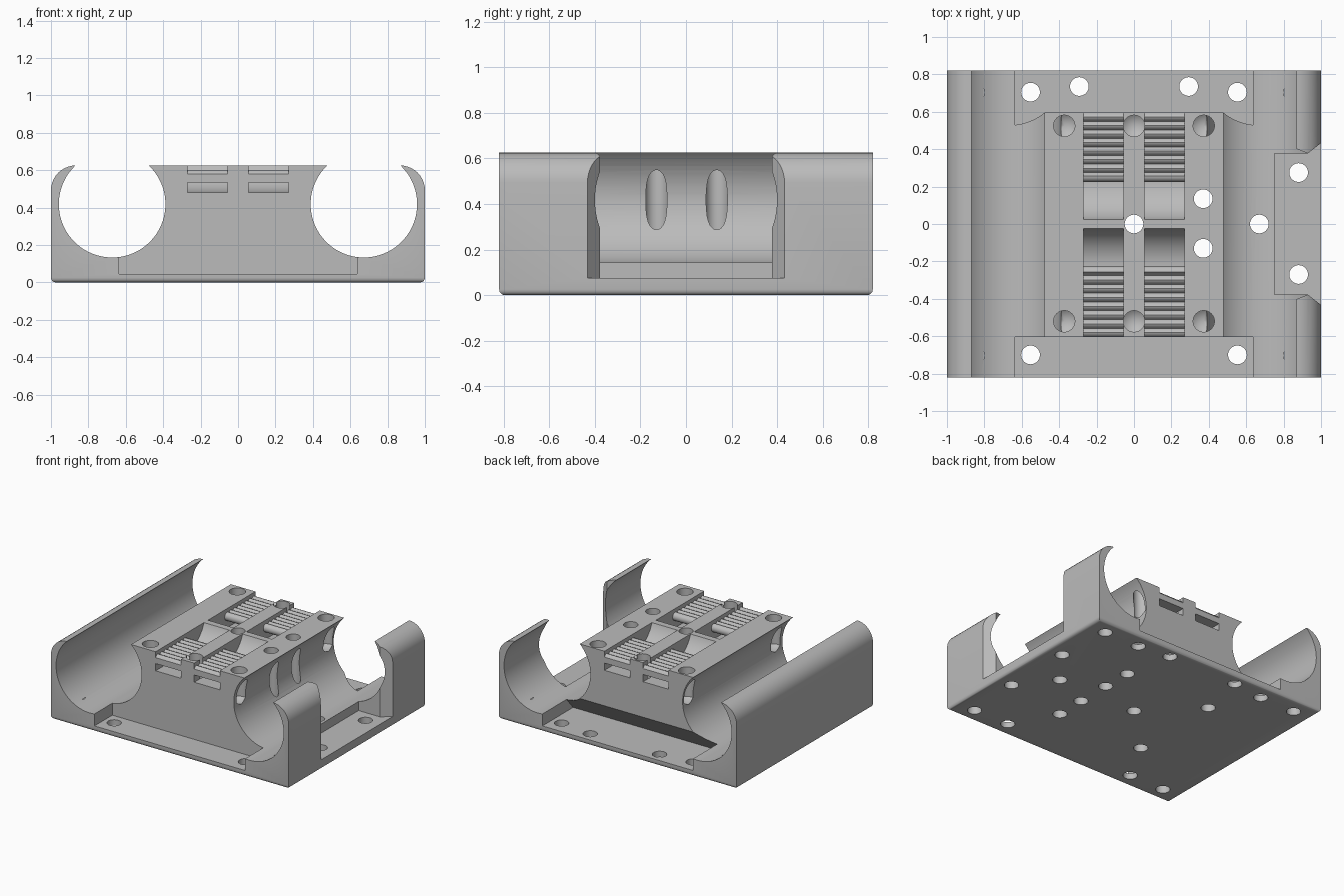
import bpy, bmesh
from math import sin, cos, pi

cube = bpy.data.objects.get("Cube")
if cube:
    bpy.data.objects.remove(cube, do_unlink=True)

grey = bpy.data.materials.new("plain grey")
grey.use_nodes = True
GREY = (0.5, 0.5, 0.5, 1)
grey.diffuse_color = GREY
grey.node_tree.nodes["Principled BSDF"].inputs["Base Color"].default_value = GREY


def add_object(name, bm):
    bmesh.ops.recalc_face_normals(bm, faces=bm.faces[:])
    mesh = bpy.data.meshes.new(name)
    bm.to_mesh(mesh)
    bm.free()
    mesh.materials.append(grey)
    ob = bpy.data.objects.new(name, mesh)
    bpy.context.scene.collection.objects.link(ob)
    return ob


def prism(name, pts, axis, lo, hi):
    """Extrude a flat outline along one axis from lo to hi."""
    place = {"x": lambda p: (lo, p[0], p[1]),
             "y": lambda p: (p[0], lo, p[1]),
             "z": lambda p: (p[0], p[1], lo)}[axis]
    bm = bmesh.new()
    face = bm.faces.new([bm.verts.new(place(p)) for p in pts])
    new = bmesh.ops.extrude_face_region(bm, geom=[face])["geom"]
    move = [(hi - lo) * (axis == a) for a in "xyz"]
    bmesh.ops.translate(bm, vec=move, verts=[g for g in new if isinstance(g, bmesh.types.BMVert)])
    return add_object(name, bm)


def circle(cx, cy, r, n):
    return [(cx + r * cos(2 * pi * i / n), cy + r * sin(2 * pi * i / n)) for i in range(n)]


cutters = []


def cut(pts, axis, lo, hi):
    ob = prism("cutter", pts, axis, lo, hi)
    ob.hide_render = True
    cutters.append(ob)


# Main body: block with rounded lower edges and rounded upper long edges
W, D, H = 1.0, 0.82, 0.625
bm = bmesh.new()
bmesh.ops.create_cube(bm, size=1)
for v in bm.verts:
    v.co = (v.co.x * 2 * W, v.co.y * 2 * D, (v.co.z + 0.5) * H)
top = [e for e in bm.edges if all(v.co.z > 0.5 for v in e.verts)
       and abs(e.verts[0].co.x - e.verts[1].co.x) < 0.01]
bmesh.ops.bevel(bm, geom=top, offset=0.133, segments=10, profile=0.5, affect="EDGES")
low = [e for e in bm.edges if all(v.co.z < 0.01 for v in e.verts)]
bmesh.ops.bevel(bm, geom=low, offset=0.025, segments=4, profile=0.5, affect="EDGES")
body = add_object("holder_body", bm)

# Long open bores on both sides
for s in (-1, 1):
    cut(circle(s * 0.673, 0.418, 0.285, 80), "y", -1, 1)

# End recesses, the rear one with a sloped undercut
cut([(-0.605, 0.9), (-0.605, 0.045), (-0.95, 0.045), (-0.95, 0.9)], "x", -0.635, 0.635)
cut([(0.595, 0.9), (0.595, 0.21), (0.45, 0.045), (0.95, 0.045), (0.95, 0.9)], "x", -0.635, 0.635)

# Side opening with flared jambs
half = [(0.75, 0.378), (0.93, 0.378), (1.05, 0.472)]
cut(half + [(x, -y) for x, y in reversed(half)], "z", 0.075, 0.9)
half = [(0.8, 0.43), (0.935, 0.375)]
cut(half + [(x, -y) for x, y in reversed(half)], "z", 0.42, 0.91)

# Curved strap channels in the centre block
for sx in (-1, 1):
    a, b = sorted((sx * 0.055, sx * 0.27))
    for sy in (-1, 1):
        arc = [(0.225 - 0.212 * sin(t * pi / 32), 0.692 - 0.212 * cos(t * pi / 32)) for t in range(17)]
        pts = [(0.7, 0.48)] + arc + [(0.7, 0.692)]
        cut([(sy * y, z) for y, z in pts], "x", a, b)

# Through holes
holes = [(0, 0), (0.37, 0.135), (0.37, -0.13), (0.67, 0), (0.88, 0.275), (0.88, -0.27)]
for s in (-1, 1):
    holes += [(s * 0.553, 0.705), (s * 0.553, -0.7), (s * 0.292, 0.735)]
for x, y in holes:
    cut(circle(x, y, 0.05, 32), "z", -0.1, 0.8)

# Blind holes from below
for sx in (-1, 1):
    for sy in (-1, 1):
        for x, y in ((0.85, 0.703), (0.365, 0.363)):
            cut(circle(sx * x, sy * y, 0.05, 32), "z", -0.1, 0.165)

# Blind screw holes from above with conical ends
for x in (-0.373, 0, 0.373):
    for y in (-0.52, 0.525):
        bm = bmesh.new()
        bmesh.ops.create_circle(bm, cap_ends=True, segments=32, radius=0.057)
        bmesh.ops.translate(bm, vec=(x, y, 0.8), verts=bm.verts[:])
        g = bmesh.ops.extrude_face_region(bm, geom=bm.faces[:])["geom"]
        bmesh.ops.translate(bm, vec=(0, 0, -0.4), verts=[v for v in g if isinstance(v, bmesh.types.BMVert)])
        bottom = [f for f in bm.faces if all(v.co.z < 0.41 for v in f.verts)]
        for v in bmesh.ops.poke(bm, faces=bottom)["verts"]:
            v.co.z -= 0.04
        ob = add_object("cutter", bm)
        ob.hide_render = True
        cutters.append(ob)

# Apply all cuts, then drop the cutters
for c in cutters:
    m = body.modifiers.new("cut", "BOOLEAN")
    m.operation, m.solver, m.object = "DIFFERENCE", "EXACT", c
dg = bpy.context.evaluated_depsgraph_get()
result = bpy.data.meshes.new_from_object(body.evaluated_get(dg))
body.modifiers.clear()
body.data = result
for c in cutters:
    bpy.data.objects.remove(c, do_unlink=True)

# Ribbed strap bridges with a rounded inner end
parts = [body]
TEETH, STEPS = 7, 6
for sy, end, place in ((-1, 0.605, "front"), (1, 0.595, "rear")):
    for sx, side in ((1, "left"), (-1, "right")):
        pts = [(end, 0.535)]
        pts += [(0.2575 - 0.0325 * sin(t * pi / 10), 0.5675 - 0.0325 * cos(t * pi / 10)) for t in range(11)]
        pitch = (end - 0.275) / TEETH
        for i in range(TEETH * STEPS + 1):
            pts.append((0.275 + pitch * i / STEPS, 0.58 + 0.02 * abs(sin(pi * i / STEPS))))
        a, b = sorted((sx * 0.055, sx * 0.27))
        parts.append(prism(f"ribbed_bridge_{place}_{side}", [(sy * y, z) for y, z in pts], "x", a, b))

bpy.ops.object.select_all(action="DESELECT")
for ob in parts:
    ob.select_set(True)
bpy.context.view_layer.objects.active = body
bpy.ops.object.shade_smooth_by_angle(angle=pi / 6)
